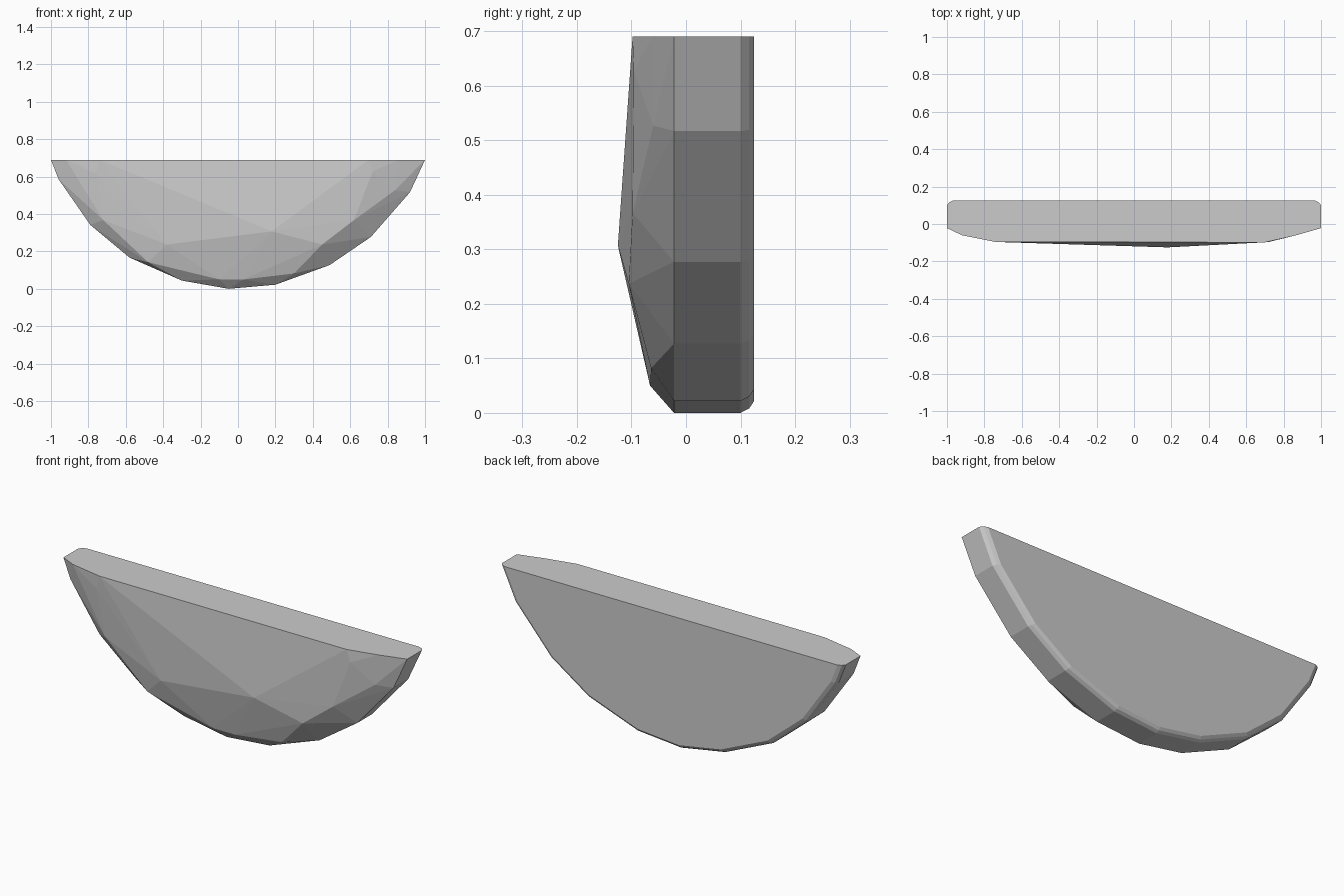
import bpy, bmesh

if "Cube" in bpy.data.objects:
    bpy.data.objects.remove(bpy.data.objects["Cube"])

TOP = 0.693
# half-moon outline (x, z)
outline = [(-1, TOP), (-0.96, 0.59), (-0.79, 0.345), (-0.58, 0.17), (-0.30, 0.047),
           (-0.05, 0.003), (0.2, 0.025), (0.49, 0.13), (0.71, 0.28), (0.92, 0.52), (1, TOP)]


def ring(y, s):
    """Outline at depth y, shrunk towards the middle of the flat top."""
    return [(x * s, y, TOP - (TOP - z) * s) for x, z in outline]


# straight rim, then rounded bevel to the flat back
points = ring(-0.022, 1.0) + ring(0.100, 1.0) + ring(0.116, 0.988) + ring(0.125, 0.968)

# chiselled, slightly domed front
points += [(-0.92, -0.06, TOP), (-0.74, -0.096, TOP), (0.70, -0.098, TOP), (0.86, -0.062, TOP),
           (0.72, -0.096, 0.63), (0.62, -0.098, 0.37), (0.45, -0.105, 0.24),
           (0.18, -0.125, 0.31), (0.03, -0.066, 0.053), (-0.10, -0.066, 0.053),
           (-0.48, -0.068, 0.145), (-0.38, -0.099, 0.24), (-0.76, -0.09, 0.62),
           (-0.72, -0.075, 0.37), (0.30, -0.064, 0.085), (0.84, -0.06, 0.53)]

bm = bmesh.new()
for p in points:
    bm.verts.new(p)
res = bmesh.ops.convex_hull(bm, input=bm.verts)
bmesh.ops.delete(bm, geom=[v for v in bm.verts if not v.link_faces], context='VERTS')
bmesh.ops.dissolve_limit(bm, angle_limit=0.01, verts=bm.verts, edges=bm.edges)
bmesh.ops.recalc_face_normals(bm, faces=bm.faces)
mesh = bpy.data.meshes.new("half_moon_stone")
bm.to_mesh(mesh)
bm.free()
stone = bpy.data.objects.new("half_moon_stone", mesh)
bpy.context.collection.objects.link(stone)
stone.location.z = -0.003
